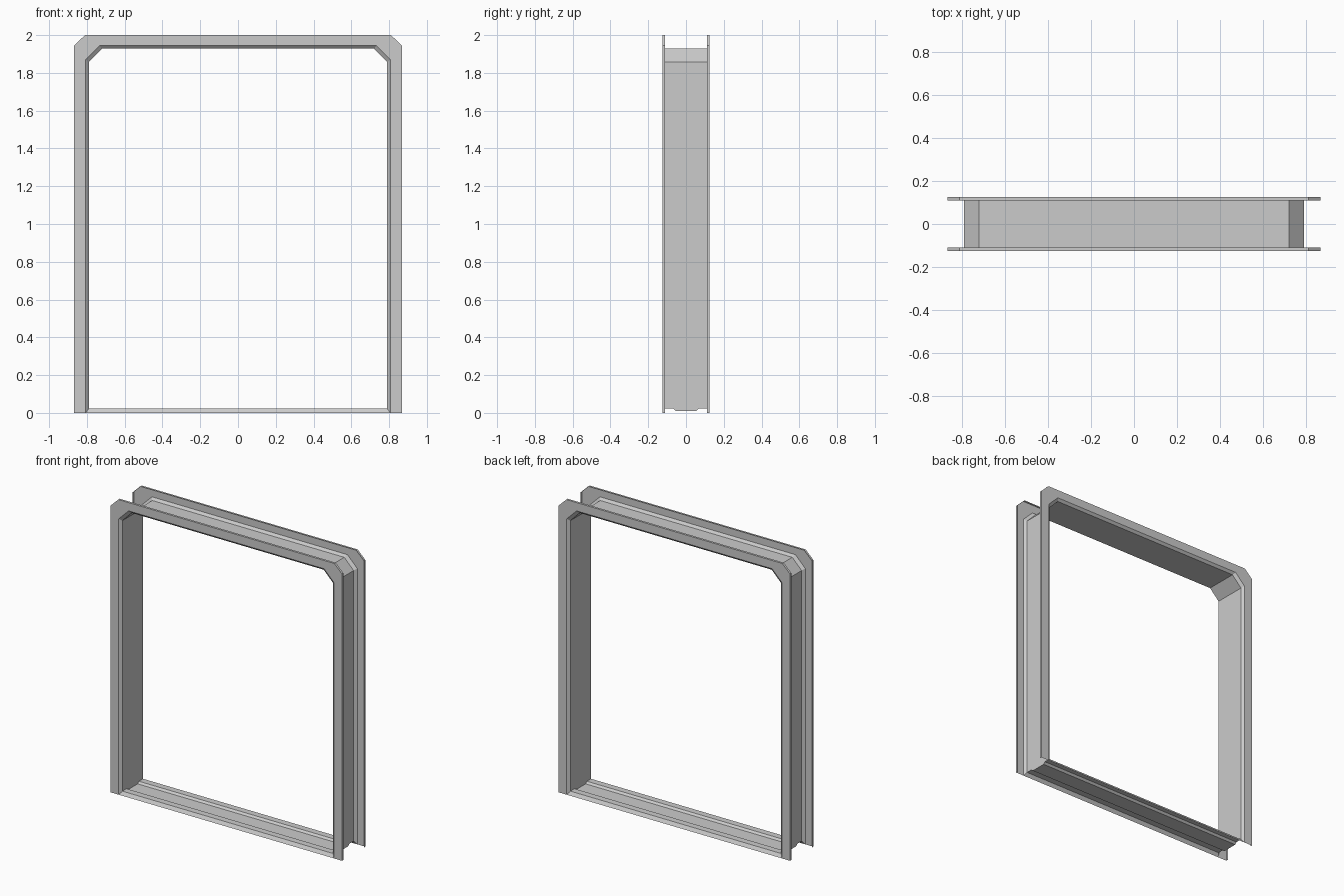
import bpy

if "Cube" in bpy.data.objects:
    bpy.data.objects.remove(bpy.data.objects["Cube"])


def grid_object(name, columns):
    """Skin a sheet across neighbouring columns of points."""
    rows = len(columns[0])
    verts = [p for col in columns for p in col]
    faces = [(i * rows + j, (i + 1) * rows + j, (i + 1) * rows + j + 1, i * rows + j + 1)
             for i in range(len(columns) - 1) for j in range(rows - 1)]
    mesh = bpy.data.meshes.new(name)
    mesh.from_pydata(verts, [], faces)
    mesh.update()
    obj = bpy.data.objects.new(name, mesh)
    bpy.context.collection.objects.link(obj)
    return obj


def arch(outline, y, z_bottom):
    """Door outline with chamfered top corners, left foot to right foot."""
    x, z_side, x_top, z_top = outline
    half = [(x, z_bottom), (x, z_side), (x_top, z_top)]
    return [(-a, y, b) for a, b in half] + [(a, y, b) for a, b in reversed(half)]


# half width, chamfer start height, chamfer end x, top height
OUTER = (0.867, 1.945, 0.81, 2.0)
MID = (0.807, 1.87, 0.733, 1.944)
INNER = (0.79, 1.857, 0.72, 1.928)
Y_FACE, Y_BACK = 0.125, 0.11

# sill cross-section (y, z): bevelled edges, two ridges, sunken centre
half_sill = [(-Y_FACE, 0.0), (-Y_BACK, 0.023), (-0.066, 0.023), (-0.053, 0.01)]
sill_profile = half_sill + [(-y, z) for y, z in reversed(half_sill)]

# door frame: return lip, face flange, bevel, then liner whose foot follows the sill
columns = [arch(OUTER, -Y_BACK, 0), arch(OUTER, -Y_FACE, 0), arch(MID, -Y_FACE, 0)]
columns += [arch(INNER, y, z) for y, z in sill_profile[1:-1]]
columns += [arch(MID, Y_FACE, 0), arch(OUTER, Y_FACE, 0), arch(OUTER, Y_BACK, 0)]
grid_object("door_frame", columns)

# threshold, mitred into the frame bevel at both ends
ends = []
for side in (-1, 1):
    ends.append([(side * (MID[0] if abs(y) == Y_FACE else INNER[0]), y, z)
                 for y, z in sill_profile])
grid_object("door_sill", ends)
